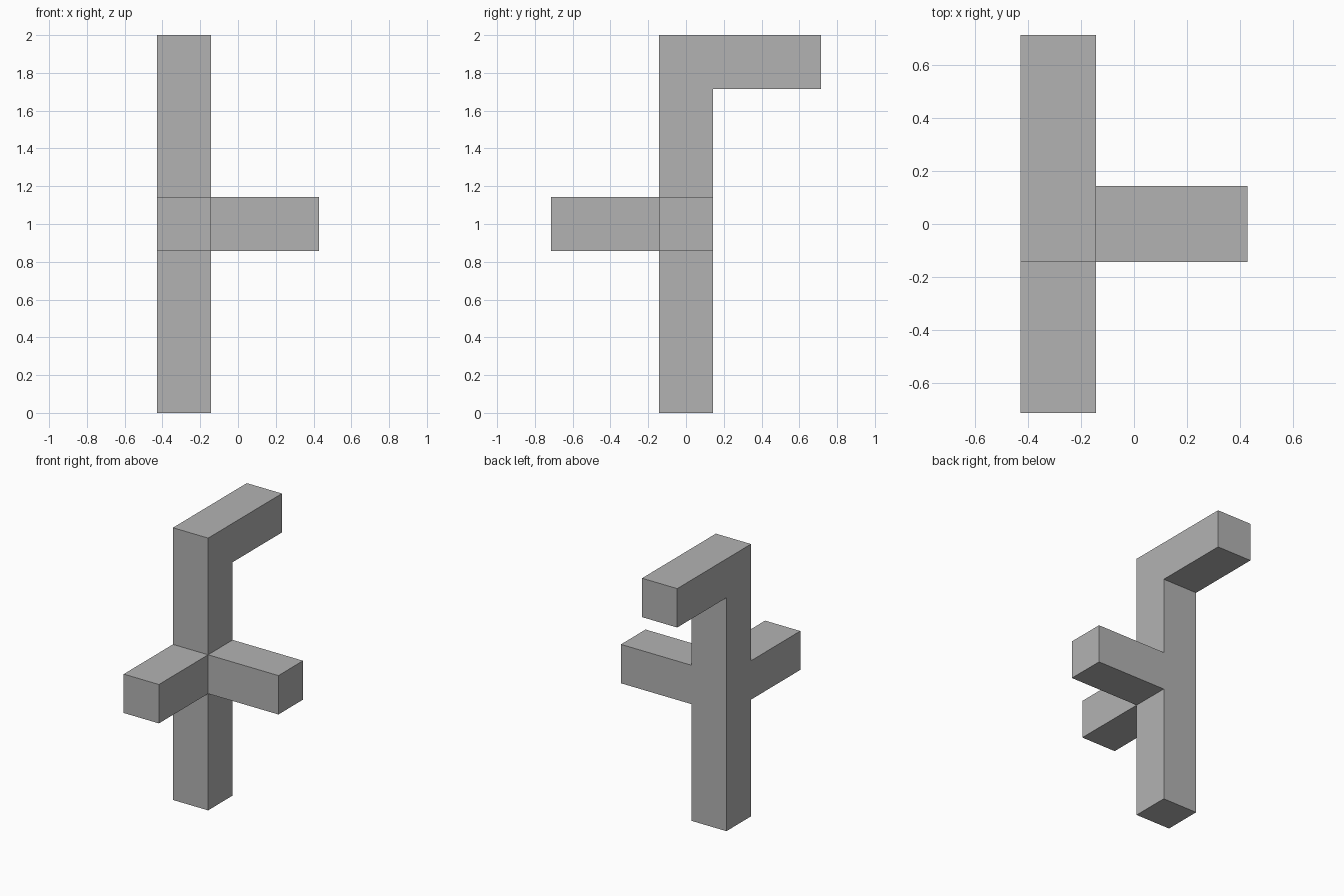
import bpy
import bmesh
import math
from mathutils import Vector

cube = bpy.data.objects.get("Cube")
if cube:
    bpy.data.objects.remove(cube, do_unlink=True)

U = 2 / 7          # width of the square bar
POST_X = -U        # centre line of the post

# Plain grey material
grey = bpy.data.materials.new("plain_grey")
grey.use_nodes = True
colour = (0.45, 0.45, 0.45, 1)
grey.diffuse_color = colour
grey.node_tree.nodes["Principled BSDF"].inputs["Base Color"].default_value = colour

bm = bmesh.new()


def extrude(face, offset):
    """Pull one face out by an offset and return the new end face."""
    result = bmesh.ops.extrude_face_region(bm, geom=[face])
    verts = [g for g in result["geom"] if isinstance(g, bmesh.types.BMVert)]
    end = next(g for g in result["geom"] if isinstance(g, bmesh.types.BMFace))
    bmesh.ops.translate(bm, verts=verts, vec=Vector(offset))
    if face.is_valid:
        bm.faces.remove(face)
    return end


def side_face(direction, height):
    """Find the post face looking in a direction at a given height."""
    bm.normal_update()
    return next(f for f in bm.faces
                if f.normal.dot(Vector(direction)) > 0.9
                and abs(f.calc_center_median().z - height) < 0.01)


# Post: one block, then stacked sections up to the top
bmesh.ops.create_cube(bm, size=1)
bmesh.ops.scale(bm, verts=bm.verts, vec=(U, U, 3 * U))
bmesh.ops.translate(bm, verts=bm.verts, vec=(POST_X, 0, 1.5 * U))
top = side_face((0, 0, 1), 3 * U)
for units in (1, 2, 1):
    top = extrude(top, (0, 0, units * U))
bmesh.ops.recalc_face_normals(bm, faces=bm.faces)

# Arms: front and left at mid height, back at the top
for direction, height in (((0, -1, 0), 3.5 * U),
                          ((1, 0, 0), 3.5 * U),
                          ((0, 1, 0), 6.5 * U)):
    extrude(side_face(direction, height), Vector(direction) * 2 * U)

# Merge coplanar faces into clean flat sides
bmesh.ops.recalc_face_normals(bm, faces=bm.faces)
bmesh.ops.dissolve_limit(bm, angle_limit=math.radians(1),
                         verts=bm.verts, edges=bm.edges)

mesh = bpy.data.meshes.new("branched_post")
bm.to_mesh(mesh)
bm.free()
mesh.materials.append(grey)
post = bpy.data.objects.new("branched_post", mesh)
bpy.context.collection.objects.link(post)
